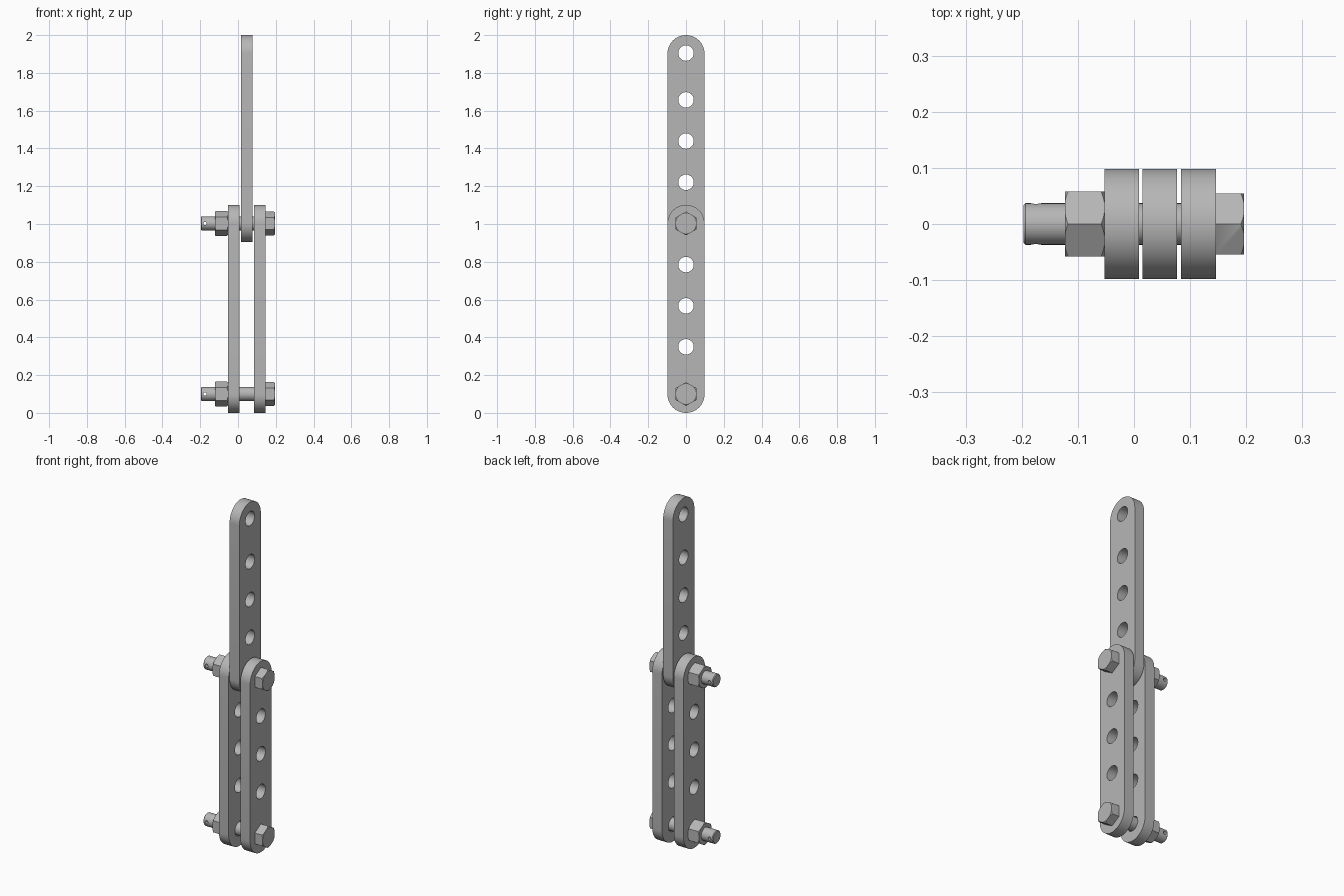
import bpy, bmesh, math
from mathutils import Matrix

if "Cube" in bpy.data.objects:
    bpy.data.objects.remove(bpy.data.objects["Cube"])

steel = bpy.data.materials.new("steel_grey")
steel.diffuse_color = (0.47, 0.47, 0.47, 1)
steel.use_nodes = True
steel.node_tree.nodes["Principled BSDF"].inputs["Base Color"].default_value = steel.diffuse_color

R = 0.098                  # half width of the bars
PINS = (0.1, 1.003)        # bolt heights
TO_X = Matrix(((0, 0, 1, 0), (1, 0, 0, 0), (0, 1, 0, 0), (0, 0, 0, 1)))  # local z -> world x


def finish(ob):
    ob.data.materials.clear()
    ob.data.materials.append(steel)
    bpy.ops.object.select_all(action='DESELECT')
    ob.select_set(True)
    bpy.context.view_layer.objects.active = ob
    bpy.ops.object.shade_smooth_by_angle(angle=math.radians(30))
    return ob


def mesh_object(name, bm):
    bmesh.ops.recalc_face_normals(bm, faces=bm.faces)
    me = bpy.data.meshes.new(name)
    bm.to_mesh(me)
    bm.free()
    ob = bpy.data.objects.new(name, me)
    bpy.context.collection.objects.link(ob)
    return ob


def lathe(name, profile, z, sides=48, turn=0.0):
    """Closed solid around the x axis from (x, radius) pairs."""
    bm = bmesh.new()
    rings = []
    for x, r in profile:
        angles = [turn + 2 * math.pi * i / sides for i in range(sides)]
        rings.append([bm.verts.new((x, r * math.cos(a), z + r * math.sin(a))) for a in angles])
    for a, b in zip(rings, rings[1:]):
        for i in range(sides):
            j = (i + 1) % sides
            bm.faces.new((a[i], a[j], b[j], b[i]))
    bm.faces.new(rings[0])
    bm.faces.new(rings[-1])
    return mesh_object(name, bm)


def boolean(ob, tool, operation):
    mod = ob.modifiers.new(operation.lower(), 'BOOLEAN')
    mod.operation, mod.object, mod.solver = operation, tool, 'EXACT'
    bpy.context.view_layer.objects.active = ob
    bpy.ops.object.modifier_apply(modifier=mod.name)
    bpy.data.objects.remove(tool)


def bar(name, x0, x1, z0, z1, holes):
    """Round-ended flat bar with a row of holes."""
    cu = bpy.data.curves.new(name, 'CURVE')
    cu.dimensions, cu.fill_mode, cu.extrude = '2D', 'BOTH', (x1 - x0) / 2
    n = 32
    arc = [math.pi * i / n for i in range(n + 1)]
    loops = [[(R * math.cos(a), z1 - R + R * math.sin(a)) for a in arc]
             + [(-R * math.cos(a), z0 + R - R * math.sin(a)) for a in arc]]
    for h in holes:
        loops.append([(0.041 * math.cos(2 * math.pi * i / n), h + 0.041 * math.sin(2 * math.pi * i / n))
                      for i in range(n)])
    for pts in loops:
        sp = cu.splines.new('POLY')
        sp.points.add(len(pts) - 1)
        for p, (u, v) in zip(sp.points, pts):
            p.co = (u, v, 0, 1)
        sp.use_cyclic_u = True
    tmp = bpy.data.objects.new(name + "_outline", cu)
    bpy.context.collection.objects.link(tmp)
    bpy.context.view_layer.update()
    bm = bmesh.new()
    bm.from_mesh(tmp.to_mesh())
    tmp.to_mesh_clear()
    bpy.data.objects.remove(tmp)
    bmesh.ops.remove_doubles(bm, verts=bm.verts, dist=1e-5)
    bm.transform(Matrix.Translation(((x0 + x1) / 2, 0, 0)) @ TO_X)
    finish(mesh_object(name, bm))


def hexagon(name, x0, x1, r, z, chamfer_start):
    """Pointed-up hex prism with turned corners."""
    ob = lathe(name, [(x0, r), (x1, r)], z, 6, math.pi / 2)
    c, low = 0.006, r * 0.9
    start = [(x0 - 0.002, low - 0.004), (x0 + c, r * 1.01)] if chamfer_start else [(x0 - 0.01, r * 1.01)]
    cutter = lathe(name + "_cutter", start + [(x1 - c, r * 1.01), (x1 + 0.002, low - 0.004)], z, 64)
    boolean(ob, cutter, 'INTERSECT')
    finish(ob)


# Flat bars: two outer ones below, one between them above
LOW = (0.1, 0.35, 0.567, 0.785, 1.003)
bar("outer_bar_left", -0.053, 0.009, 0.0, 1.101, LOW)
bar("outer_bar_right", 0.084, 0.146, 0.0, 1.101, LOW)
bar("upper_bar", 0.015, 0.077, 0.905, 2.0, (1.003, 1.221, 1.439, 1.657, 1.905))

# Bolts: shank with a cross-drilled pin hole, hex head and nut
for label, z in zip(("lower", "upper"), PINS):
    shank = lathe(label + "_bolt_shank", [(-0.197, 0.033), (-0.193, 0.037), (0.15, 0.037)], z)
    drill = lathe("drill", [(-0.1, 0.009), (0.1, 0.009)], 0, 20)
    drill.data.transform(Matrix.Translation((-0.175, 0, z)) @ Matrix.Rotation(math.pi / 2, 4, 'Z'))
    boolean(shank, drill, 'DIFFERENCE')
    finish(shank)
    hexagon(label + "_bolt_head", 0.146, 0.196, 0.063, z, False)
    hexagon(label + "_nut", -0.123, -0.053, 0.067, z, True)
